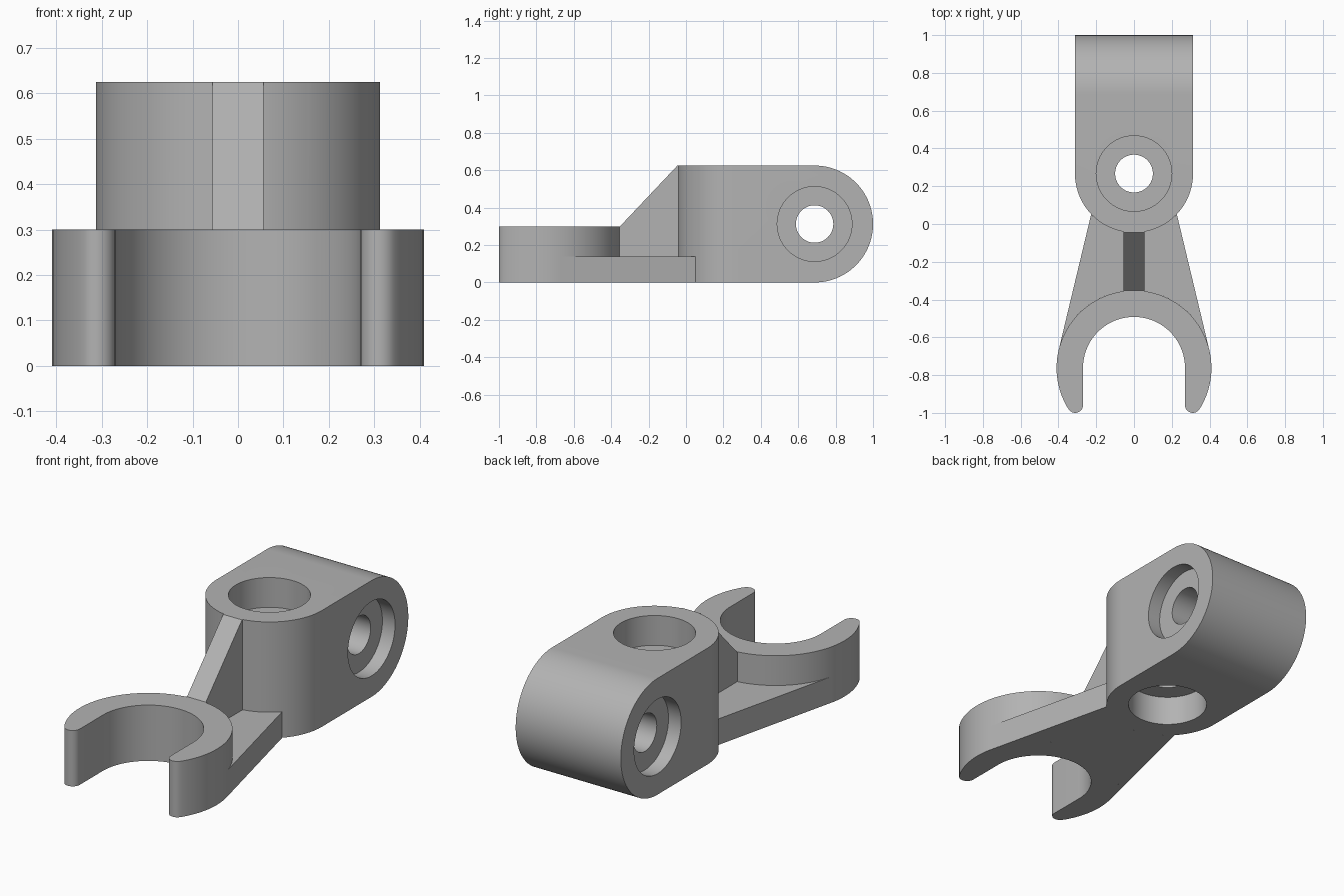
import bpy, bmesh
from math import sin, cos, radians, pi
from mathutils import Matrix

cube = bpy.data.objects.get("Cube")
if cube:
    bpy.data.objects.remove(cube, do_unlink=True)

grey = bpy.data.materials.new("plain grey")
grey.use_nodes = True
grey.diffuse_color = (0.45, 0.45, 0.45, 1)
grey.node_tree.nodes["Principled BSDF"].inputs["Base Color"].default_value = grey.diffuse_color

# Maps (profile u, profile v, depth) to (depth, u, v), for shapes drawn in the side plane
SIDE = Matrix(((0, 0, 1, 0), (1, 0, 0, 0), (0, 1, 0, 0), (0, 0, 0, 1)))


def arc(cx, cy, r, start, end, steps=48):
    angles = [radians(start + (end - start) * i / steps) for i in range(steps + 1)]
    return [(cx + r * cos(a), cy + r * sin(a)) for a in angles]


def extrude(name, profile, low, high, frame=Matrix()):
    bm = bmesh.new()
    face = bm.faces.new([bm.verts.new((u, v, low)) for u, v in profile])
    new = bmesh.ops.extrude_face_region(bm, geom=[face])["geom"]
    tops = [g for g in new if isinstance(g, bmesh.types.BMVert)]
    bmesh.ops.translate(bm, verts=tops, vec=(0, 0, high - low))
    bm.transform(frame)
    bmesh.ops.recalc_face_normals(bm, faces=bm.faces)
    mesh = bpy.data.meshes.new(name)
    bm.to_mesh(mesh)
    bm.free()
    mesh.materials.append(grey)
    obj = bpy.data.objects.new(name, mesh)
    bpy.context.collection.objects.link(obj)
    return obj


def select(obj):
    bpy.ops.object.select_all(action='DESELECT')
    obj.select_set(True)
    bpy.context.view_layer.objects.active = obj


def combine(obj, tool, operation):
    mod = obj.modifiers.new("combine", 'BOOLEAN')
    mod.object, mod.operation, mod.solver = tool, operation, 'EXACT'
    select(obj)
    bpy.ops.object.modifier_apply(modifier=mod.name)
    bpy.data.objects.remove(tool, do_unlink=True)


R = 0.3125            # half width and half height of the block
TOP = 2 * R
PIVOT, BOSS = 1 - R, 0.267   # positions of the cross hole and the upright hole
FORK, OUTER, INNER = -0.762, 0.41, 0.27
FORK_TOP, WEB_TOP = 0.30, 0.14

# Block: rounded at the front from above, rounded at the back from the side
block = extrude("pivot_block", arc(0, BOSS, R, 180, 360, 64) + [(R, 1.2), (-R, 1.2)], 0, TOP)
side = extrude("side_cutter", arc(PIVOT, R, R, -90, 90, 64) + [(-0.5, TOP), (-0.5, 0)], -1, 1, SIDE)
combine(block, side, 'INTERSECT')


# Stepped holes, widened at both ends
def stepped_hole(cx, cy, start, end, depth, frame):
    for r, low, high in ((0.1, start - 0.1, end + 0.1),
                         (0.2, start - 0.1, start + depth),
                         (0.2, end - depth, end + 0.1)):
        ring = arc(cx, cy, r, 0, 360, 64)[:-1]
        combine(block, extrude("hole_cutter", ring, low, high, frame), 'DIFFERENCE')


stepped_hole(0, BOSS, 0, TOP, 0.16, Matrix())
stepped_hole(PIVOT, R, -R, R, 0.075, SIDE)

# Open fork with rounded tips
TIP_X, TIP_Y, TIP_R = 0.311, -0.959, 0.041
left_tip = arc(TIP_X, TIP_Y, TIP_R, 180, 328, 12)
right_tip = [(-x, y) for x, y in reversed(left_tip)]
outline = (arc(0, FORK, OUTER, -31, 211, 80) + right_tip
           + arc(0, FORK, INNER, 180, 0, 64) + left_tip)
fork = extrude("fork", outline, 0, FORK_TOP)

# Tapered web between block and fork
web = extrude("web", arc(0, FORK, OUTER, 14, 166, 64) + arc(0, BOSS, R, 223.5, 316.5, 32), 0, WEB_TOP)

# Sloping rib on top of the web
rib = extrude("rib", [(-0.04, 0.1), (-0.04, TOP), (-0.046, TOP), (-0.353, FORK_TOP),
                      (-0.358, FORK_TOP), (-0.358, 0.1)], -0.056, 0.056, SIDE)

for part in (block, fork, web, rib):
    select(part)
    bpy.ops.object.shade_smooth_by_angle(angle=radians(30))
